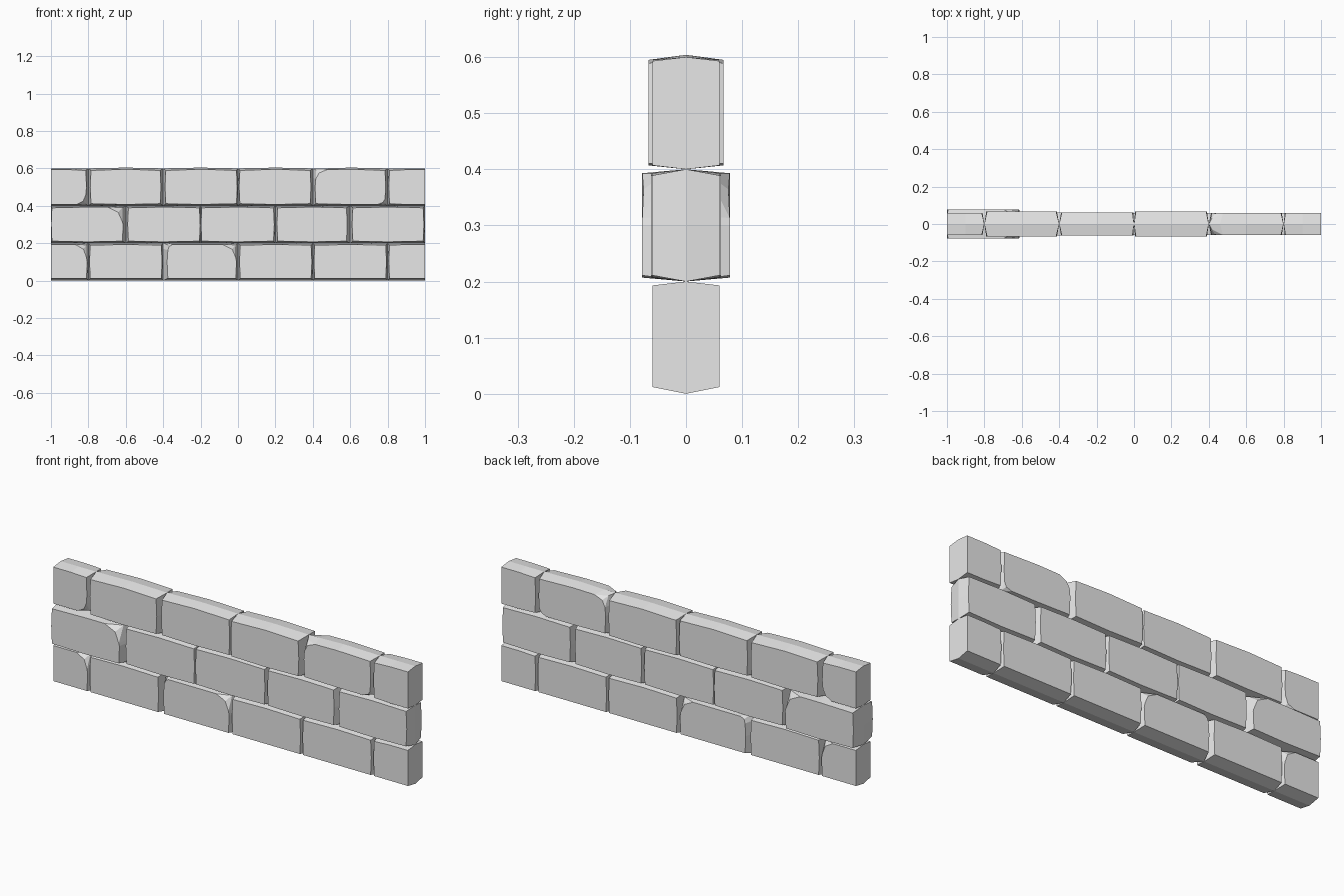
import bpy, bmesh

if "Cube" in bpy.data.objects:
    bpy.data.objects.remove(bpy.data.objects["Cube"])

stone = bpy.data.materials.new("light grey stone")
stone.diffuse_color = (0.8, 0.8, 0.8, 1)
stone.use_nodes = True
stone.node_tree.nodes["Principled BSDF"].inputs["Base Color"].default_value = stone.diffuse_color


def make_brick(name, row, x0, x1, left, right, depth, chips):
    """Ridge outline at y=0, slightly smaller bowed faces at y=+-depth.
    left/right: end insets. chips: corner -> (width, height) broken off."""
    z0, z1 = row * 0.2, row * 0.2 + 0.2
    low, high = (0.012 if row == 0 else 0.007), 0.007
    crown = 0.004 if row == 2 and x1 - x0 > 0.3 else 0.0
    bow = 0.004
    fl, fr, fb, ft = x0 + left, x1 - right, z0 + low, z1 - high
    flat_l, flat_r = left == 0, right == 0
    rim, mid, face, facets = [], [], [], []

    def add(fx, fz, mx, mz, d=depth, on_face=True):
        rim.append((fx, d, fz))
        mid.append((mx, 0, mz))
        if on_face:
            face.append(len(rim) - 1)
        return len(rim) - 1

    def corner(key, fx, fz, mx, mz, sx, sz, horizontal_first):
        # sx, sz point from the corner toward the brick centre
        ez = 0.004 if row and sz > 0 or sz < 0 else 0.0
        if (sx > 0 and flat_l) or (sx < 0 and flat_r):
            ez = 0.0
        if key not in chips:
            add(fx, fz + sz * ez, mx, mz)
            return
        w, h = chips[key]
        a = (fx + sx * w, fz, mx + sx * w, mz)
        b = (fx, fz + sz * h, mx, mz + sz * h)
        first, last = (a, b) if horizontal_first else (b, a)
        i = add(*first)
        c = add(fx, fz + sz * 0.002, mx, mz, depth * 0.5, False)
        j = add(*last)
        # bent inner edge of the chip
        m = len(extra)
        extra.append((fx + sx * w * 0.28, depth * 0.97, fz + sz * h * 0.36))
        face.insert(len(face) - 1, ("x", m))
        facets.append((i, c, ("x", m)))
        facets.append((c, j, ("x", m)))

    extra = []
    cx, cz = (x0 + x1) / 2, (z0 + z1) / 2
    # walk round the outline anticlockwise from bottom left
    corner("BL", fl, fb, x0, z0, 1, 1, False)
    add(cx, fb, cx, z0)
    corner("BR", fr, fb, x1, z0, -1, 1, True)
    add(fr + (0 if flat_r else bow), cz, x1, cz)
    corner("TR", fr, ft, x1, z1, -1, -1, False)
    add(cx, ft + crown / 2, cx, z1 + crown)
    corner("TL", fl, ft, x0, z1, 1, -1, True)
    add(fl - (0 if flat_l else bow), cz, x0, cz)

    bm = bmesh.new()
    ridge = [bm.verts.new(p) for p in mid]
    n = len(rim)
    for side in (-1, 1):
        r = [bm.verts.new((x, y * side, z)) for x, y, z in rim]
        e = [bm.verts.new((x, y * side, z)) for x, y, z in extra]
        get = lambda k: e[k[1]] if isinstance(k, tuple) else r[k]
        polys = [[get(k) for k in face]]
        polys += [[get(k) for k in f] for f in facets]
        polys += [[ridge[i], ridge[(i + 1) % n], r[(i + 1) % n], r[i]]
                  for i in range(n)]
        for p in polys:
            bm.faces.new(p)
    bmesh.ops.recalc_face_normals(bm, faces=bm.faces)
    mesh = bpy.data.meshes.new(name)
    bm.to_mesh(mesh)
    bm.free()
    mesh.materials.append(stone)
    bpy.context.collection.objects.link(bpy.data.objects.new(name, mesh))


# each course: joints along x, then (left inset, right inset, depth, chips)
outer = [-1, -0.8, -0.4, 0, 0.4, 0.8, 1]
inner = [-1, -0.6, -0.2, 0.2, 0.6, 1]
courses = [
    ("bottom", outer, [
        (0, 0.010, 0.06, {"TR": (0.06, 0.07)}),
        (0.010, 0.010, 0.06, {}),
        (0.025, 0.012, 0.06, {"TR": (0.07, 0.07), "TL": (0.025, 0.03)}),
        (0.012, 0.009, 0.06, {}),
        (0.010, 0.010, 0.06, {}),
        (0.010, 0, 0.06, {})]),
    ("middle", inner, [
        (0.005, 0.018, 0.078, {"TR": (0.08, 0.08)}),
        (0.014, 0.006, 0.062, {}),
        (0.006, 0.010, 0.06, {}),
        (0.012, 0.020, 0.06, {}),
        (0.014, 0.010, 0.06, {})]),
    ("top", outer, [
        (0, 0.014, 0.06, {"BR": (0.05, 0.05)}),
        (0.014, 0.016, 0.066, {}),
        (0.014, 0.008, 0.061, {}),
        (0.010, 0.014, 0.067, {}),
        (0.016, 0.014, 0.059, {"TL": (0.06, 0.05), "BR": (0.04, 0.03)}),
        (0.010, 0, 0.06, {})]),
]
for row, (label, joints, bricks) in enumerate(courses):
    for i, (l, r, d, chips) in enumerate(bricks):
        make_brick(f"{label}_brick_{i + 1}", row, joints[i], joints[i + 1], l, r, d, chips)
